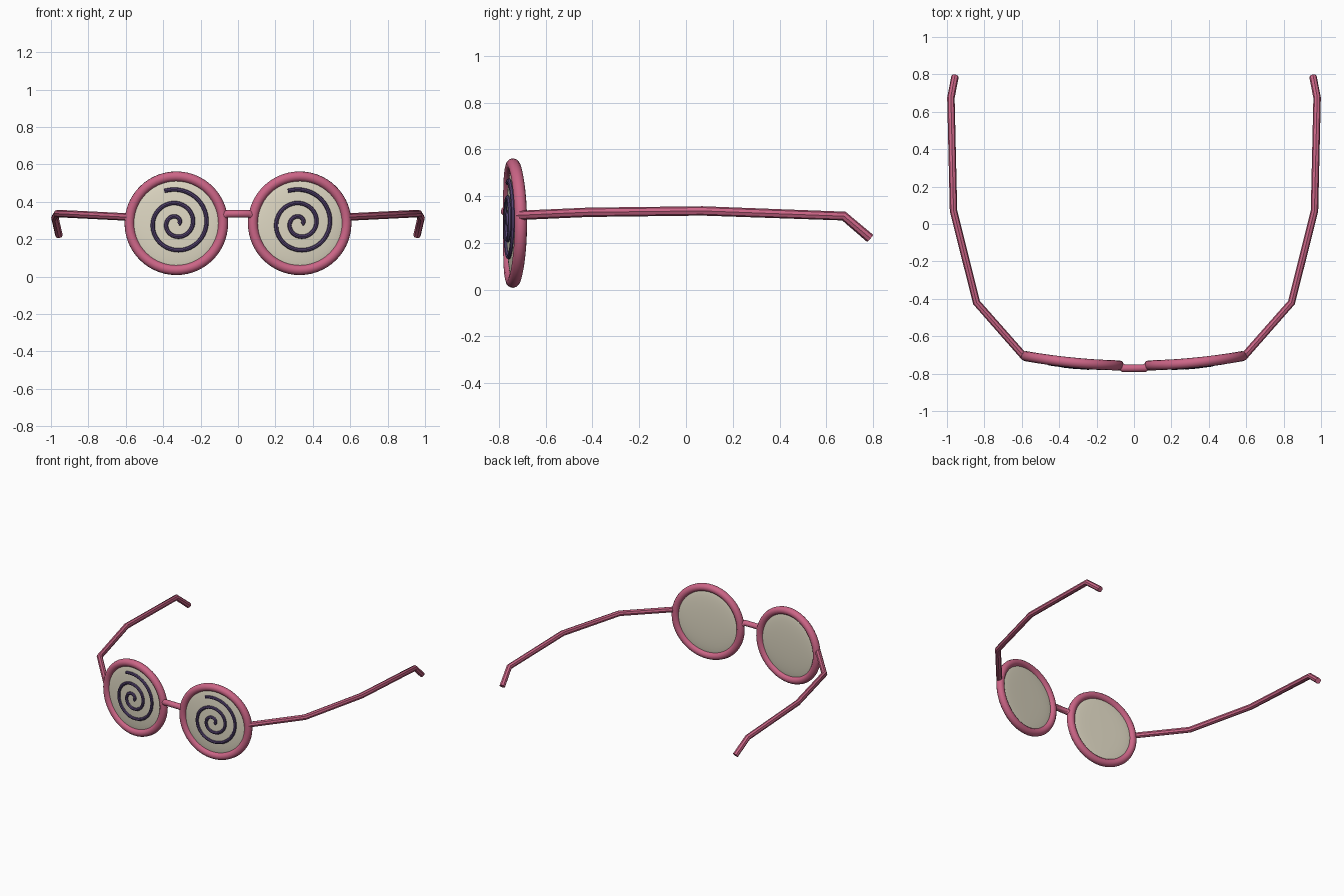
import bpy, bmesh
from math import sin, cos, pi, radians, sqrt

if "Cube" in bpy.data.objects:
    bpy.data.objects.remove(bpy.data.objects["Cube"])

LENS_X, LENS_Z = 0.33, 0.285
RIM_R, LENS_R, DOME = 0.25, 0.24, 0.02


def material(name, rgb):
    m = bpy.data.materials.new(name)
    m.diffuse_color = (*rgb, 1)
    m.use_nodes = True
    m.node_tree.nodes["Principled BSDF"].inputs["Base Color"].default_value = m.diffuse_color
    return m


pink = material("pink_frame", (0.60, 0.13, 0.24))
cream = material("cream_lens", (0.74, 0.69, 0.55))
purple = material("purple_spiral", (0.09, 0.055, 0.16))


def wrap(x):
    """Depth of the curved front of the glasses at a given x."""
    return -0.757 + 0.15 * x * x


def smooth(obj):
    bpy.ops.object.select_all(action='DESELECT')
    obj.select_set(True)
    bpy.context.view_layer.objects.active = obj
    bpy.ops.object.shade_smooth_by_angle(angle=radians(40))


def tube(name, points, radius, mat, cyclic=False, res=4):
    """Round tube swept along a list of points."""
    cu = bpy.data.curves.new(name, 'CURVE')
    cu.dimensions = '3D'
    cu.bevel_depth = radius
    cu.bevel_resolution = res
    cu.use_fill_caps = True
    sp = cu.splines.new('POLY')
    sp.points.add(len(points) - 1)
    for p, co in zip(sp.points, points):
        p.co = (*co, 1)
    sp.use_cyclic_u = cyclic
    obj = bpy.data.objects.new(name, cu)
    bpy.context.collection.objects.link(obj)
    bpy.ops.object.select_all(action='DESELECT')
    obj.select_set(True)
    bpy.context.view_layer.objects.active = obj
    bpy.ops.object.convert(target='MESH')
    obj = bpy.context.view_layer.objects.active
    obj.data.materials.clear()
    obj.data.materials.append(mat)
    smooth(obj)
    return obj


def lens(name, cx):
    """Flattened sphere bent to follow the front curve."""
    bm = bmesh.new()
    bmesh.ops.create_uvsphere(bm, u_segments=48, v_segments=24, radius=1)
    for v in bm.verts:
        x, y, z = v.co
        px = cx + x * LENS_R
        v.co = (px, wrap(px) + y * DOME, LENS_Z + z * LENS_R)
    me = bpy.data.meshes.new(name)
    bm.to_mesh(me)
    bm.free()
    me.materials.append(cream)
    obj = bpy.data.objects.new(name, me)
    bpy.context.collection.objects.link(obj)
    smooth(obj)


def spiral_points(cx, n=110):
    pts = []
    for i in range(n):
        deg = 110 - 850 * i / (n - 1)
        r = 0.18 - 0.0725 * (90 - deg) / 360
        x = cx + r * cos(radians(deg))
        y = wrap(x) - DOME * sqrt(1 - (r / LENS_R) ** 2) - 0.002
        pts.append((x, y, LENS_Z + r * sin(radians(deg))))
    return pts


for side, s in (("left", -1), ("right", 1)):
    cx = s * LENS_X
    # Rim
    ring = []
    for i in range(56):
        a = 2 * pi * i / 56
        x = cx + RIM_R * cos(a)
        ring.append((x, wrap(x), LENS_Z + RIM_R * sin(a)))
    tube(side + "_rim", ring, 0.027, pink, cyclic=True)
    # Lens and its raised spiral (same winding on both sides)
    lens(side + "_lens", cx)
    tube(side + "_spiral", spiral_points(cx), 0.011, purple, res=2)
    # Temple arm with bent ear tip
    arm = [(0.582, -0.715, 0.318), (0.842, -0.42, 0.331), (0.965, 0.07, 0.337),
           (0.979, 0.675, 0.315), (0.957, 0.787, 0.22)]
    tube(side + "_temple", [(s * x, y, z) for x, y, z in arm], 0.02, pink, res=2)

# Nose bridge
tube("bridge", [(-0.088, -0.748, 0.318), (-0.055, -0.772, 0.336),
                (0.055, -0.772, 0.336), (0.088, -0.748, 0.318)], 0.021, pink)
